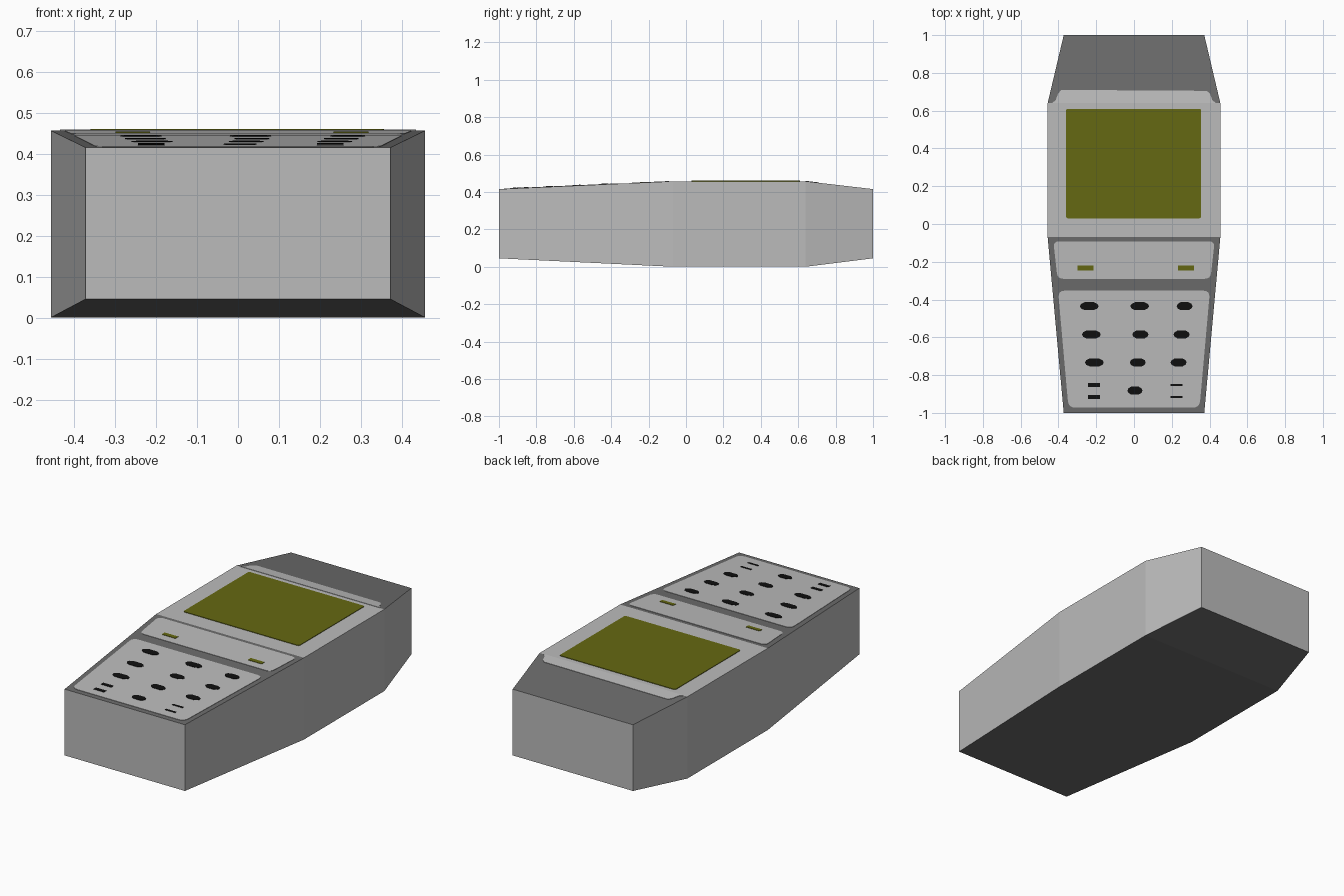
import bpy, bmesh, math
from mathutils import Vector

if "Cube" in bpy.data.objects:
    bpy.data.objects.remove(bpy.data.objects["Cube"])


def make_mat(name, r, g, b):
    m = bpy.data.materials.new(name)
    m.diffuse_color = (r, g, b, 1)
    m.use_nodes = True
    m.node_tree.nodes["Principled BSDF"].inputs["Base Color"].default_value = m.diffuse_color
    return m


LIGHT = make_mat("light grey", 0.5, 0.5, 0.5)
DARK = make_mat("dark grey", 0.15, 0.15, 0.15)
OLIVE = make_mat("olive", 0.13, 0.14, 0.006)
BLACK = make_mat("black", 0.005, 0.005, 0.005)

# Body sections along y: y, half width, bottom z, top z
SECTIONS = [(-1.0, 0.372, 0.045, 0.415), (-0.07, 0.457, 0.0, 0.457),
            (0.64, 0.457, 0.0, 0.457), (1.0, 0.372, 0.045, 0.415)]


def top_z(y):
    for a, b in zip(SECTIONS, SECTIONS[1:]):
        if y <= b[0]:
            t = (y - a[0]) / (b[0] - a[0])
            return a[3] + t * (b[3] - a[3])
    return SECTIONS[-1][3]


def finish(name, bm, mats):
    bmesh.ops.recalc_face_normals(bm, faces=bm.faces)
    me = bpy.data.meshes.new(name)
    bm.to_mesh(me)
    bm.free()
    for m in mats:
        me.materials.append(m)
    ob = bpy.data.objects.new(name, me)
    bpy.context.collection.objects.link(ob)
    return ob


def plate(name, outline, mat, lift):
    """Thin plate lying on the top surface of the body."""
    bm = bmesh.new()
    low = [bm.verts.new((x, y, top_z(y) - 0.002)) for x, y in outline]
    high = [bm.verts.new((x, y, top_z(y) + lift)) for x, y in outline]
    bm.faces.new(low[::-1])
    bm.faces.new(high)
    n = len(outline)
    for i in range(n):
        j = (i + 1) % n
        bm.faces.new((low[i], low[j], high[j], high[i]))
    return finish(name, bm, [mat])


def rounded(points, r, steps=4):
    """Outline with its corners rounded."""
    pts = [Vector(p) for p in points]
    out = []
    for i, p in enumerate(pts):
        a = p + (pts[i - 1] - p).normalized() * r
        b = p + (pts[(i + 1) % len(pts)] - p).normalized() * r
        for k in range(steps + 1):
            t = k / steps
            q = a * (1 - t) ** 2 + p * 2 * t * (1 - t) + b * t * t
            out.append((q.x, q.y))
    return out


def box(cx, cy, w, h):
    return [(cx - w / 2, cy - h / 2), (cx + w / 2, cy - h / 2),
            (cx + w / 2, cy + h / 2), (cx - w / 2, cy + h / 2)]


# Body: light sides and middle top, dark sloped top and underside
bm = bmesh.new()
rings = [[bm.verts.new((sx * w, y, z)) for sx, z in
          ((-1, z0), (1, z0), (1, z1), (-1, z1))] for y, w, z0, z1 in SECTIONS]
bm.faces.new(rings[0])
bm.faces.new(rings[-1][::-1])
for a, b in zip(rings, rings[1:]):
    for i in range(4):
        j = (i + 1) % 4
        bm.faces.new((a[i], a[j], b[j], b[i]))
bm.normal_update()
for f in bm.faces:
    c = f.calc_center_median()
    middle_top = c.z > 0.3 and -0.07 < c.y < 0.64
    f.material_index = 1 if abs(f.normal.z) > 0.8 and not middle_top else 0
finish("body", bm, [LIGHT, DARK])

# Light front plates
plate("screen_frame_lip", [(-0.435, 0.64), (0.435, 0.64), (0.415, 0.655), (0.402, 0.69),
                           (0.385, 0.705), (-0.385, 0.71), (-0.402, 0.69),
                           (-0.415, 0.655)], LIGHT, 0.002)
plate("soft_key_panel", rounded([(-0.405, -0.29), (0.405, -0.29), (0.427, -0.092),
                                 (-0.427, -0.092)], 0.03), LIGHT, 0.002)
plate("keypad_panel", rounded([(-0.347, -0.972), (0.347, -0.972), (0.402, -0.353),
                               (-0.402, -0.353)], 0.035), LIGHT, 0.002)

# Screen and soft keys
plate("screen", rounded(box(-0.002, 0.32, 0.716, 0.58), 0.012), OLIVE, 0.003)
for side, x in (("left", -0.257), ("right", 0.276)):
    plate(side + "_soft_key", box(x, -0.233, 0.085, 0.024), OLIVE, 0.004)

# Keypad: rows of lozenge keys (y, [(x, width), ...])
ROWS = [(-0.435, [(-0.237, 0.10), (0.03, 0.10), (0.268, 0.085)]),
        (-0.585, [(-0.226, 0.10), (0.034, 0.085), (0.252, 0.085)]),
        (-0.733, [(-0.21, 0.10), (0.02, 0.085), (0.236, 0.085)]),
        (-0.882, [(0.005, 0.08)])]
for y, keys in ROWS:
    for x, w in keys:
        ring = [(x + w / 2 * math.cos(t), y + 0.021 * max(-0.87, min(0.87, math.sin(t))) / 0.87)
                for t in (math.tau * k / 12 for k in range(12))]
        plate("number_key", ring, BLACK, 0.004)

# Bottom corner keys drawn as pairs of bars
for x, h in ((-0.212, 0.02), (0.225, 0.011)):
    for y in (-0.852, -0.916):
        plate("corner_key_bar", box(x, y, 0.064, h), BLACK, 0.004)
